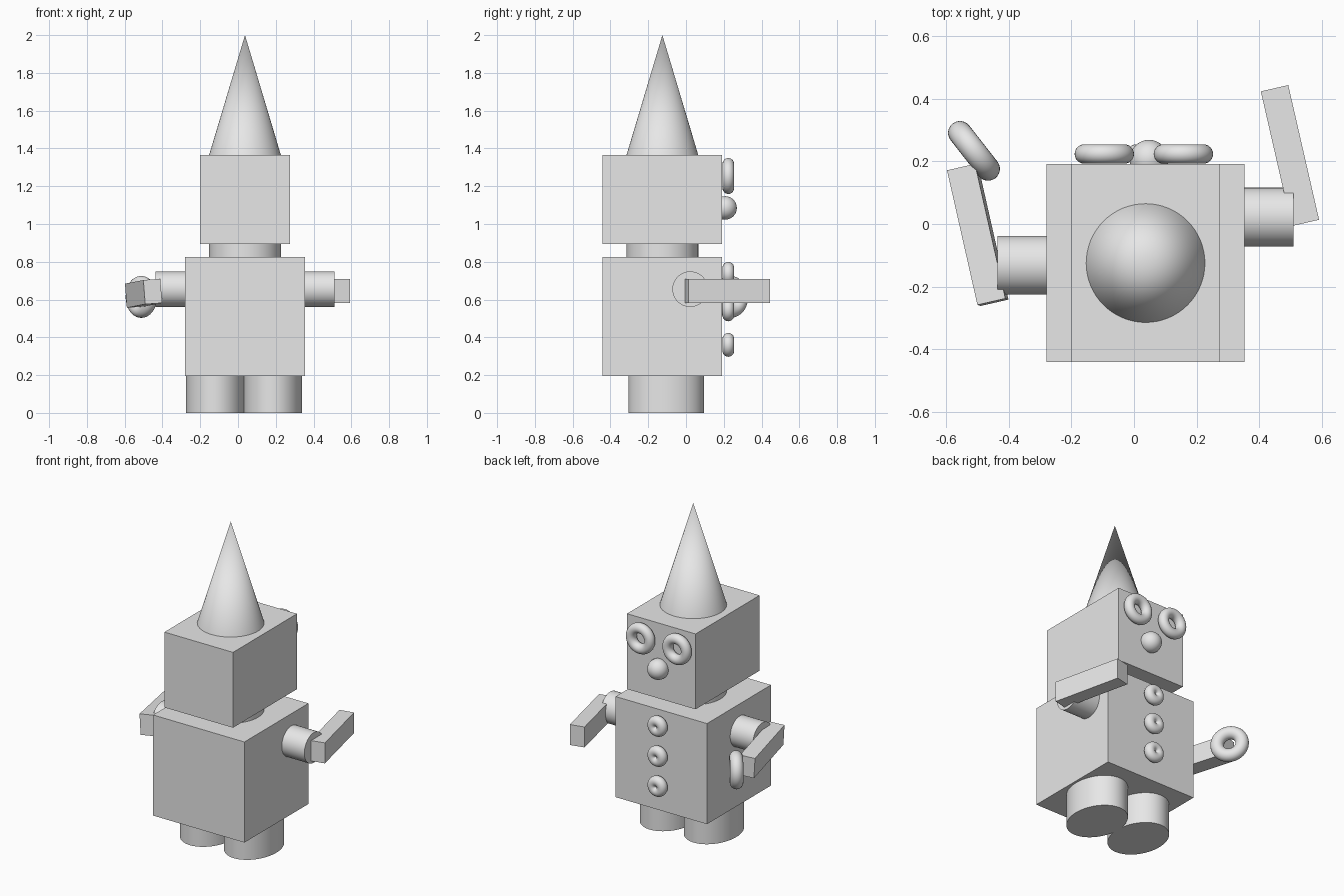
import bpy
from math import radians

cube = bpy.data.objects.get("Cube")
if cube:
    bpy.data.objects.remove(cube, do_unlink=True)

GREY = (0.8, 0.8, 0.8, 1)
mat = bpy.data.materials.new("light_grey")
mat.use_nodes = True
mat.diffuse_color = GREY
mat.node_tree.nodes["Principled BSDF"].inputs["Base Color"].default_value = GREY


def finish(name, smooth=True):
    ob = bpy.context.object
    ob.name = name
    ob.data.materials.append(mat)
    if smooth:
        bpy.ops.object.shade_smooth_by_angle(angle=radians(35))
    return ob


def box(name, loc, size, rot=(0, 0, 0)):
    bpy.ops.mesh.primitive_cube_add(size=1, location=loc, rotation=[radians(a) for a in rot])
    bpy.context.object.scale = size
    bpy.ops.object.transform_apply(location=False, rotation=False, scale=True)
    return finish(name, False)


def cylinder(name, loc, radius, depth, rot=(0, 0, 0), squash=1):
    bpy.ops.mesh.primitive_cylinder_add(vertices=64, radius=radius, depth=depth, location=loc,
                                        rotation=[radians(a) for a in rot])
    bpy.context.object.scale.y = squash
    bpy.ops.object.transform_apply(location=False, rotation=False, scale=True)
    return finish(name)


def ring(name, loc, major, minor, turn=0):
    # Upright ring whose hole points along y, turned about z
    bpy.ops.mesh.primitive_torus_add(major_radius=major, minor_radius=minor, major_segments=48,
                                     minor_segments=24, location=loc,
                                     rotation=(radians(90), 0, radians(turn)))
    return finish(name)


CX, CY = 0.037, -0.125      # body axis
FACE_Y = 0.224              # depth of the rings on the face and chest

# Body, neck, head and pointed hat
box("body", (CX, CY, 0.51), (0.633, 0.633, 0.63))
cylinder("neck", (CX, CY, 0.86), 0.19, 0.08)
box("head", (CX, CY, 1.129), (0.475, 0.633, 0.472))
bpy.ops.mesh.primitive_cone_add(vertices=64, radius1=0.19, depth=0.635, location=(CX, CY, 1.6825))
finish("hat")

# Oval legs standing side by side
for side, x in (("right", -0.12), ("left", 0.185)):
    cylinder(side + "_leg", (x, -0.105, 0.099), 0.155, 0.198, squash=1.29)

# Eyes, nose and a column of buttons
for side, x in (("right", -0.095), ("left", 0.158)):
    ring(side + "_eye", (x, FACE_Y, 1.254), 0.064, 0.031)
bpy.ops.mesh.primitive_uv_sphere_add(segments=48, ring_count=24, radius=0.062,
                                     location=(0.048, 0.207, 1.085))
finish("nose")
for i in range(3):
    ring(f"button_{i + 1}", (0.04, FACE_Y, 0.36 + 0.188 * i), 0.032, 0.031)

# Upper arms and forearms
cylinder("left_upper_arm", (0.42, 0.022, 0.655), 0.094, 0.18, (0, 90, 0))
cylinder("right_upper_arm", (-0.347, -0.132, 0.655), 0.094, 0.18, (0, 90, 0))
box("left_forearm", (0.499, 0.219, 0.645), (0.09, 0.442, 0.128), (0, 0, 12.9))
box("right_forearm", (-0.5, -0.035, 0.633), (0.092, 0.442, 0.128), (-2.5, -4, 12.9))

# Ring-shaped hand
ring("right_hand", (-0.512, 0.234, 0.614), 0.073, 0.038, -52)
